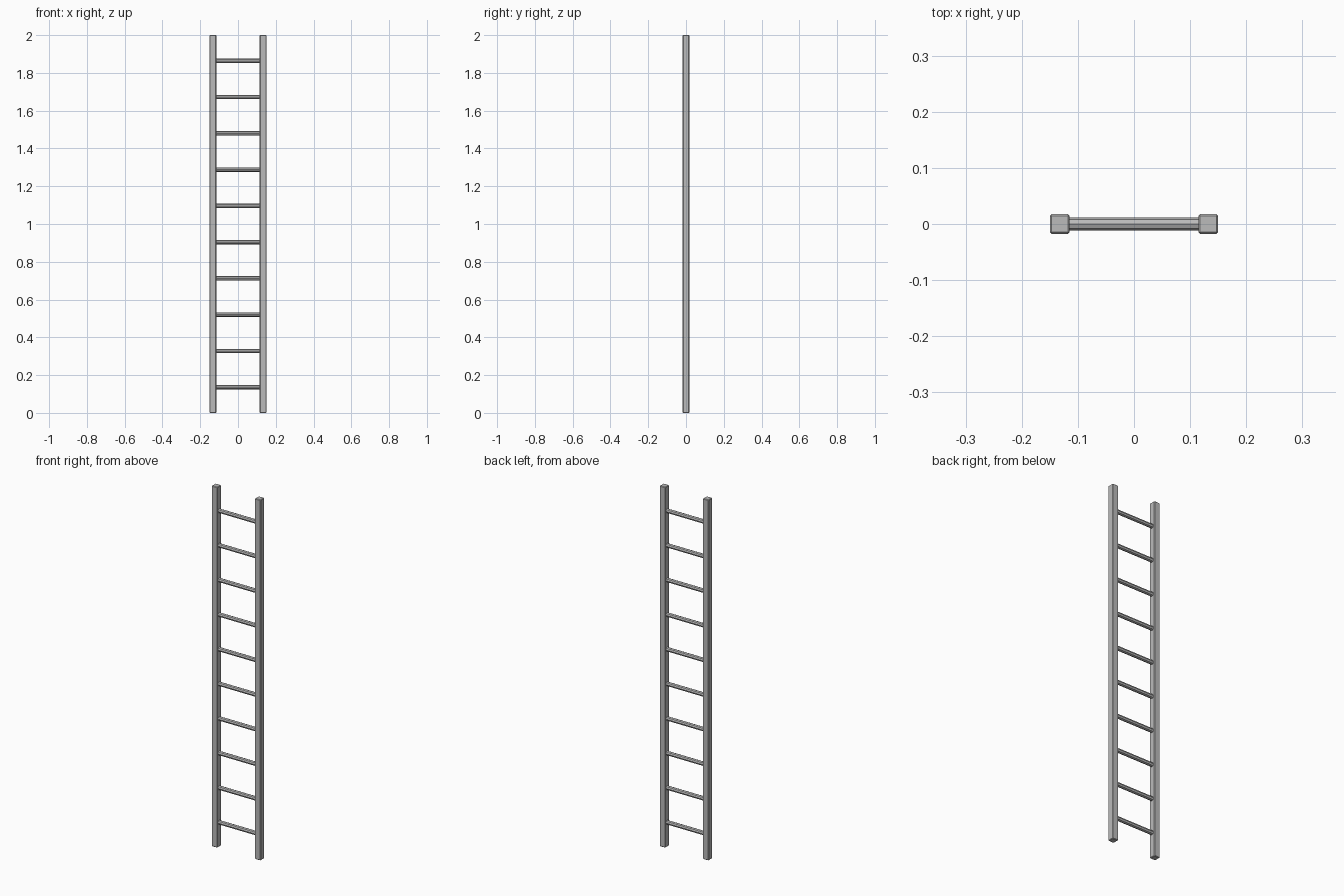
import bpy, math

if "Cube" in bpy.data.objects:
    bpy.data.objects.remove(bpy.data.objects["Cube"])

# One grey metal colour
metal = bpy.data.materials.new("grey_metal")
metal.diffuse_color = (0.5, 0.5, 0.5, 1)
metal.use_nodes = True
metal.node_tree.nodes["Principled BSDF"].inputs["Base Color"].default_value = metal.diffuse_color

RAIL_X, RAIL_W, HEIGHT = 0.1325, 0.035, 2.0
RUNGS, FIRST_Z, LAST_Z, RUNG_R = 10, 0.136, 1.864, 0.0115


def finish(obj, name):
    obj.name = name
    obj.data.materials.append(metal)


# Side rails: square posts with a small bevel
for side, sx in (("left", -1), ("right", 1)):
    bpy.ops.mesh.primitive_cube_add(size=1, location=(sx * RAIL_X, 0, HEIGHT / 2))
    rail = bpy.context.object
    rail.scale = (RAIL_W, RAIL_W, HEIGHT)
    bpy.ops.object.transform_apply(location=False, rotation=False, scale=True)
    bevel = rail.modifiers.new("edge_bevel", 'BEVEL')
    bevel.width = 0.003
    bevel.segments = 1
    finish(rail, side + "_rail")

# Rungs: octagonal bars with an edge on top, running between the rails
for i in range(RUNGS):
    z = FIRST_Z + (LAST_Z - FIRST_Z) * i / (RUNGS - 1)
    bpy.ops.mesh.primitive_cylinder_add(
        vertices=8, radius=RUNG_R, depth=2 * RAIL_X - RAIL_W + 0.01,
        location=(0, 0, z), rotation=(0, math.pi / 2, 0))
    finish(bpy.context.object, f"rung_{i + 1}")
